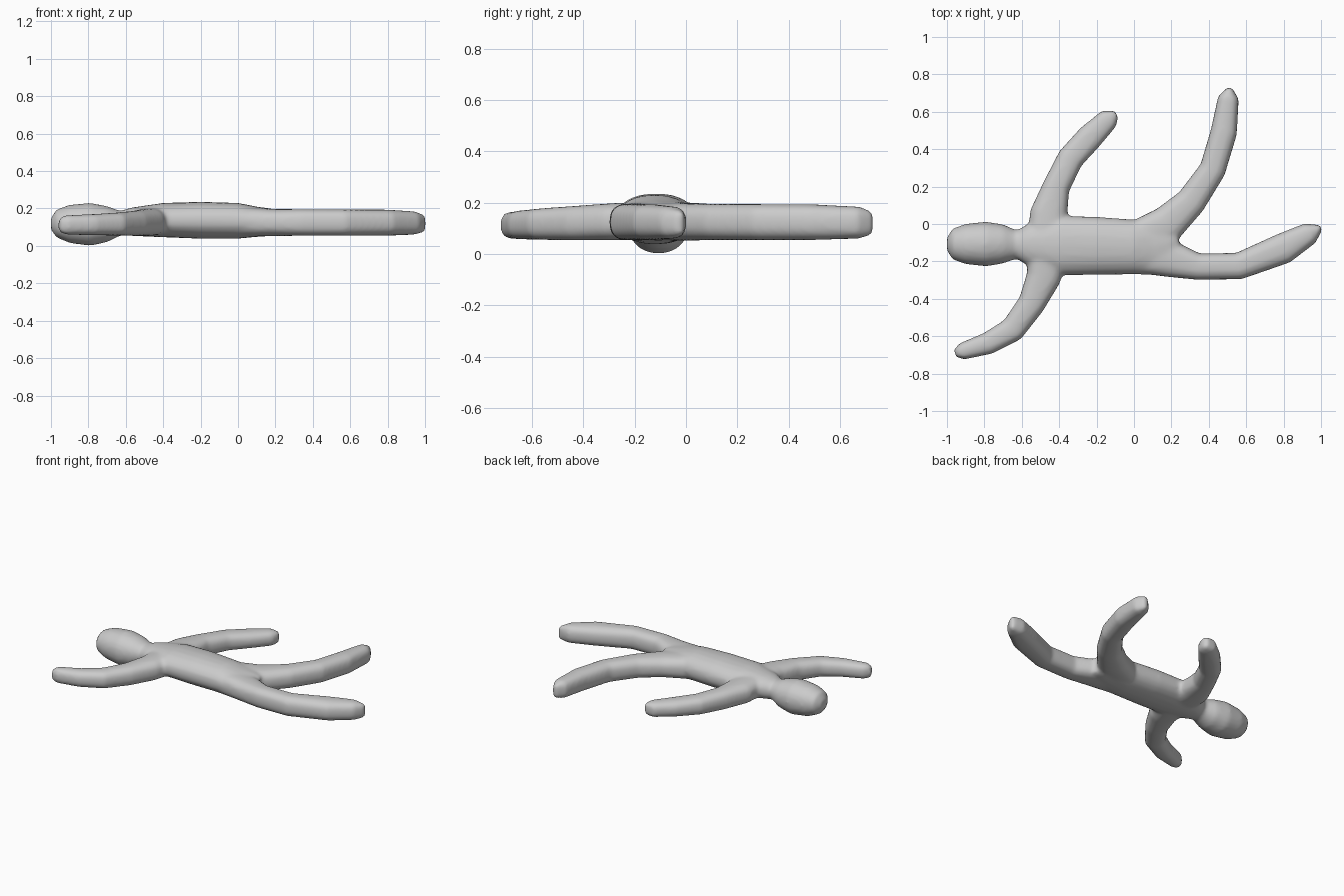
import bpy, bmesh, math
from mathutils import Vector

SIDES = 20


def loft(bm, rows, power):
    """Closed tube along rows of (x, y, half width, z low, z high)."""
    rings = []
    for i, (x, y, w, lo, hi) in enumerate(rows):
        a, b = rows[max(i - 1, 0)], rows[min(i + 1, len(rows) - 1)]
        t = Vector((b[0] - a[0], b[1] - a[1])).normalized()
        side = Vector((-t.y, t.x))
        ring = []
        for k in range(SIDES):
            ang = 2 * math.pi * k / SIDES
            c, s = math.cos(ang), math.sin(ang)
            u = math.copysign(abs(c) ** (2 / power), c) * w
            v = math.copysign(abs(s) ** (2 / power), s) * (hi - lo) / 2
            ring.append(bm.verts.new((x + side.x * u, y + side.y * u, (lo + hi) / 2 + v)))
        rings.append(ring)
    for r, q in zip(rings, rings[1:]):
        for k in range(SIDES):
            n = (k + 1) % SIDES
            bm.faces.new((r[k], r[n], q[n], q[k]))
    bm.faces.new(rings[0][::-1])
    bm.faces.new(rings[-1])


bm = bmesh.new()

# head and neck
loft(bm, [(-1.0, -.107, .035, .085, .15), (-.97, -.107, .083, .045, .195),
          (-.9, -.107, .108, .015, .22), (-.79, -.107, .12, 0, .23),
          (-.7, -.107, .105, .02, .213), (-.63, -.11, .077, .055, .187),
          (-.5, -.11, .08, .055, .2)], 2.1)

# torso
loft(bm, [(-.63, -.11, .075, .058, .187), (-.57, -.11, .11, .053, .205),
          (-.4, -.115, .16, .046, .23), (-.2, -.117, .156, .038, .236),
          (0, -.123, .147, .038, .23), (.1, -.12, .155, .048, .21),
          (.19, -.1, .12, .053, .198), (.24, -.09, .04, .065, .18)], 2.2)

# bent arms
loft(bm, [(-.46, -.06, .11, .055, .205), (-.455, .06, .1, .053, .198),
          (-.415, .2, .073, .053, .188), (-.34, .35, .071, .055, .178),
          (-.235, .465, .071, .057, .17), (-.135, .562, .057, .06, .164),
          (-.095, .59, .02, .075, .15)], 2.6)
loft(bm, [(-.46, -.16, .11, .055, .205), (-.485, -.29, .092, .053, .198),
          (-.55, -.43, .073, .053, .188), (-.65, -.565, .068, .055, .178),
          (-.78, -.638, .06, .057, .17), (-.92, -.681, .045, .06, .164),
          (-.957, -.692, .02, .075, .15)], 2.6)

# spread legs
loft(bm, [(0, -.09, .1, .05, .21), (.18, 0, .1, .052, .198),
          (.305, .12, .081, .054, .196), (.42, .29, .071, .054, .195),
          (.48, .49, .071, .054, .194), (.505, .675, .056, .06, .185),
          (.512, .73, .012, .075, .165)], 2.6)
loft(bm, [(0, -.16, .1, .05, .21), (.2, -.187, .098, .052, .198),
          (.345, -.228, .071, .054, .196), (.56, -.225, .072, .054, .195),
          (.8, -.13, .083, .054, .194), (.94, -.05, .06, .06, .185),
          (1.0, -.018, .015, .075, .165)], 2.6)

bmesh.ops.recalc_face_normals(bm, faces=bm.faces)
mesh = bpy.data.meshes.new("lying_figure")
bm.to_mesh(mesh)
bm.free()
body = bpy.data.objects.new("lying_figure", mesh)
bpy.context.collection.objects.link(body)

# fuse the parts into one soft skin
fuse = body.modifiers.new("fuse", 'REMESH')
fuse.mode = 'VOXEL'
fuse.voxel_size = 0.012
fuse.use_smooth_shade = True
soften = body.modifiers.new("soften", 'SMOOTH')
soften.factor = 0.5
soften.iterations = 8
